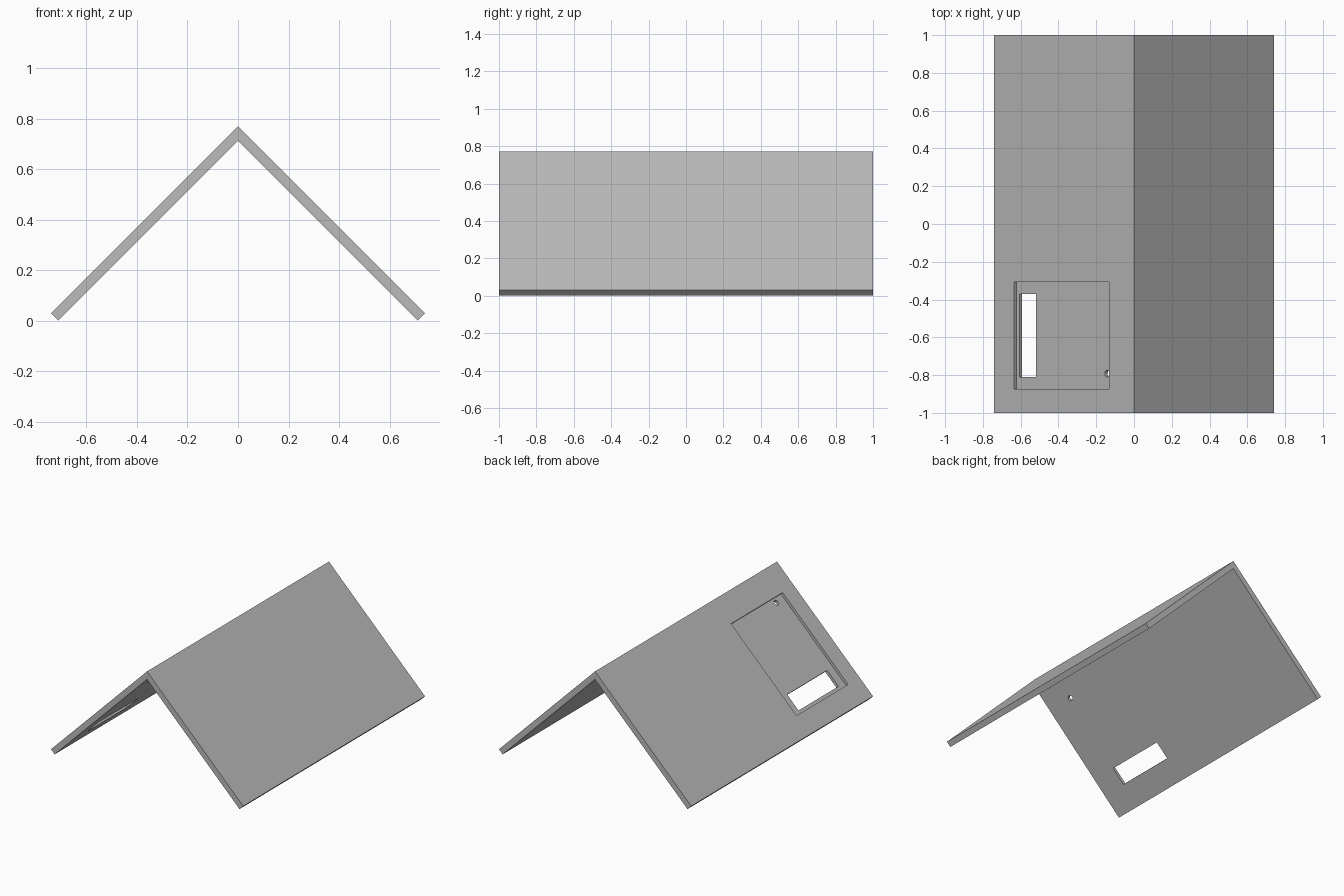
import bpy, bmesh, math
from mathutils import Matrix, Vector

if "Cube" in bpy.data.objects:
    bpy.data.objects.remove(bpy.data.objects["Cube"])

W, T, TOP = 0.74, 0.04, 0.77           # half width, sheet thickness, ridge height
A = math.sqrt(0.5)
grey = bpy.data.materials.new("light grey")
grey.diffuse_color = (0.5, 0.5, 0.5, 1)
grey.use_nodes = True
grey.node_tree.nodes["Principled BSDF"].inputs["Base Color"].default_value = grey.diffuse_color


def add_object(name, bm):
    bmesh.ops.recalc_face_normals(bm, faces=bm.faces)
    mesh = bpy.data.meshes.new(name)
    bm.to_mesh(mesh)
    bm.free()
    mesh.materials.append(grey)
    obj = bpy.data.objects.new(name, mesh)
    bpy.context.collection.objects.link(obj)
    return obj


# Folded sheet: chevron profile extruded along y
half = [(W, TOP - W), (W - T * A, TOP - W - T * A)]
profile = [(0, TOP), *half, (0, TOP - T / A)] + [(-x, z) for x, z in reversed(half)]
bm = bmesh.new()
face = bm.faces.new([bm.verts.new((x, -1, z)) for x, z in profile])
ext = bmesh.ops.extrude_face_region(bm, geom=[face])
bmesh.ops.translate(bm, vec=(0, 2, 0),
                    verts=[v for v in ext["geom"] if isinstance(v, bmesh.types.BMVert)])
panel = add_object("folded_panel", bm)

# Left slope frame: distance down the slope, y, depth into the sheet
slope = Matrix(((-A, 0, A, 0), (0, 1, 0, 0), (-A, 0, -A, TOP), (0, 0, 0, 1)))


def cut(name, bm):
    bm.transform(slope)
    cutter = add_object(name, bm)
    cutter.hide_render = True
    mod = panel.modifiers.new(name, 'BOOLEAN')
    mod.operation, mod.solver, mod.object = 'DIFFERENCE', 'EXACT', cutter
    bpy.context.view_layer.objects.active = panel
    bpy.ops.object.modifier_apply(modifier=name)
    bpy.data.objects.remove(cutter)


def cut_box(name, s0, s1, y0, y1, depth):
    lo, hi = Vector((s0, y0, -0.05)), Vector((s1, y1, depth))
    bm = bmesh.new()
    bmesh.ops.create_cube(bm, size=1, matrix=Matrix.Translation((lo + hi) / 2)
                          @ Matrix.Diagonal((*(hi - lo), 1)))
    cut(name, bm)


def cut_hole(name, s, y, radius):
    bm = bmesh.new()
    bmesh.ops.create_cone(bm, cap_ends=True, segments=40, radius1=radius, radius2=radius,
                          depth=0.2, matrix=Matrix.Translation((s, y, 0.02)))
    cut(name, bm)


# Shallow recess with a slot, two screw holes, and two large holes beside it
cut_box("recess", 0.187, 0.90, -0.874, -0.307, 0.019)
cut_box("slot", 0.753, 0.877, -0.811, -0.371, 0.1)
for y in (-0.35, -0.792):
    cut_hole("screw_hole", 0.22, y, 0.018)
for s in (0.289, 0.604):
    cut_hole("large_hole", s, -0.06, 0.05)

panel.select_set(True)
bpy.context.view_layer.objects.active = panel
bpy.ops.object.shade_smooth_by_angle(angle=math.radians(30))
